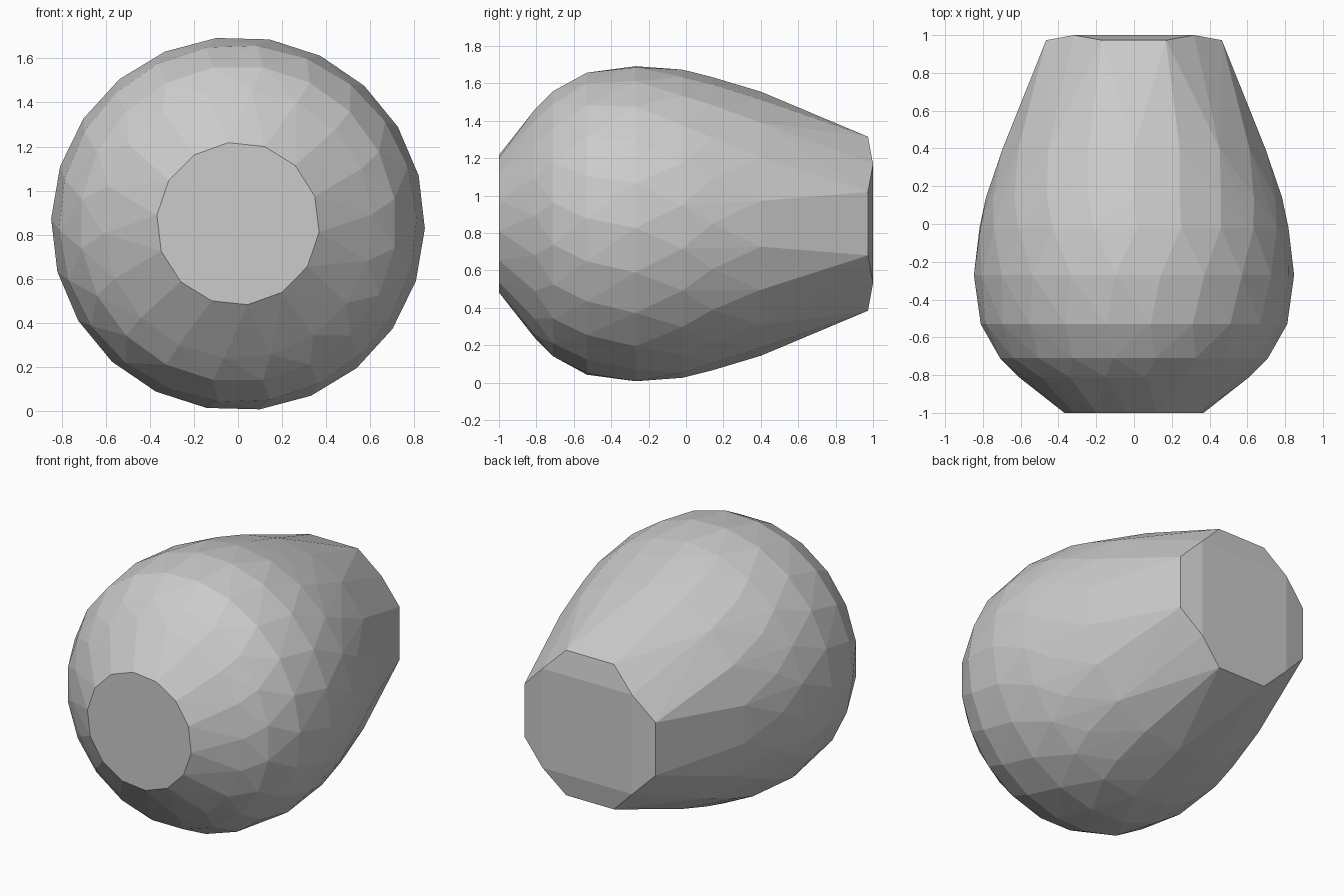
import bpy, bmesh
from math import sin, cos, radians, pi

if "Cube" in bpy.data.objects:
    bpy.data.objects.remove(bpy.data.objects["Cube"])

CENTRE_Z = 0.85
bm = bmesh.new()


def add_point(y, r, a):
    bm.verts.new((r * cos(a), y, CENTRE_Z + r * sin(a)))


# Rings along the y axis: y, radius, sides, start angle in degrees
rings = [
    (-1.00, 0.370, 14, -6),
    (-0.81, 0.612, 18, 4),
    (-0.71, 0.718, 20, 9),
    (-0.53, 0.812, 22, 2),
    (-0.27, 0.848, 22, -1.5),
    (-0.02, 0.824, 22, 7),
    (0.14, 0.784, 20, 0),
    (0.40, 0.706, 18, 10),
]
for y, r, sides, start in rings:
    for i in range(sides):
        add_point(y, r, radians(start) + 2 * pi * i / sides)

# Back cap: twelve corners, the four diagonal ones reaching furthest back
for quarter in range(4):
    for a, y, r in ((20, 0.973, 0.495), (45, 1.0, 0.45), (70, 0.973, 0.495)):
        add_point(y, r, radians(a + 90 * quarter))

# Faceted skin stretched over the rings
hull = bmesh.ops.convex_hull(bm, input=bm.verts[:])
loose = {g for g in hull["geom_interior"] + hull["geom_unused"]
         if isinstance(g, bmesh.types.BMVert)}
bmesh.ops.delete(bm, geom=list(loose), context="VERTS")
bmesh.ops.dissolve_limit(bm, angle_limit=radians(0.5),
                         verts=bm.verts[:], edges=bm.edges[:])
bmesh.ops.recalc_face_normals(bm, faces=bm.faces[:])

mesh = bpy.data.meshes.new("faceted_bulb")
bm.to_mesh(mesh)
bm.free()
bulb = bpy.data.objects.new("faceted_bulb", mesh)
bpy.context.collection.objects.link(bulb)
